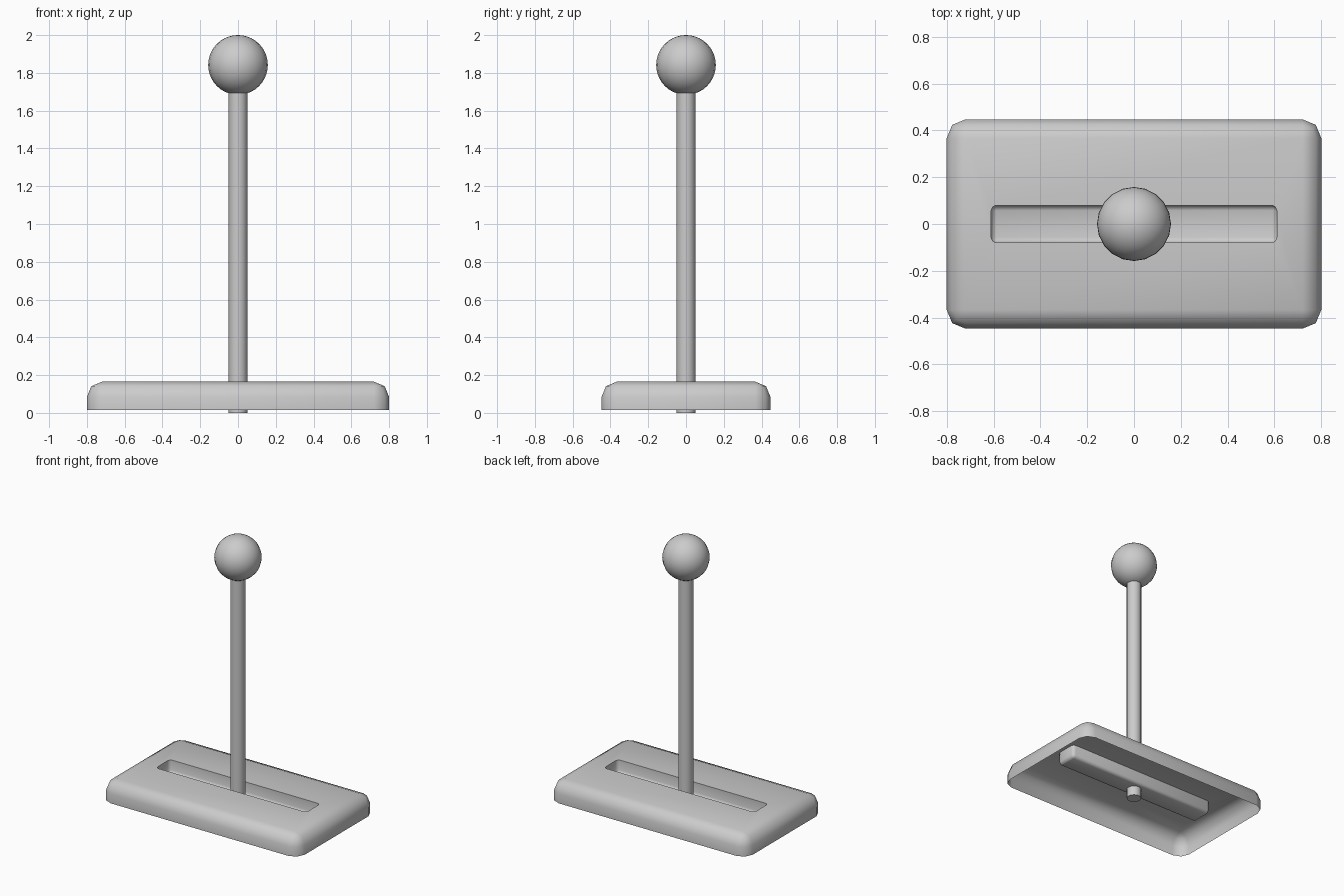
import bpy, bmesh, math

if "Cube" in bpy.data.objects:
    bpy.data.objects.remove(bpy.data.objects["Cube"])


def rounded_rect(bm, hx, hy, r, z, seg=2):
    """Counter-clockwise ring of vertices with rounded corners."""
    ring = []
    for k, (sx, sy) in enumerate([(1, 1), (-1, 1), (-1, -1), (1, -1)]):
        for i in range(seg + 1):
            a = math.pi / 2 * (k + i / seg)
            ring.append(bm.verts.new((sx * (hx - r) + r * math.cos(a),
                                      sy * (hy - r) + r * math.sin(a), z)))
    return ring


def smooth(obj, angle):
    bpy.ops.object.select_all(action='DESELECT')
    obj.select_set(True)
    bpy.context.view_layer.objects.active = obj
    bpy.ops.object.shade_smooth_by_angle(angle=math.radians(angle))


# Base: open-bottomed shell with rounded top edges and a sunken slot
HX, HY, TOP, BOTTOM, R = 0.80, 0.447, 0.165, 0.015, 0.08
SX, SY, FLOOR, SR = 0.61, 0.08, 0.07, 0.022
bm = bmesh.new()
rings = [rounded_rect(bm, HX, HY, R, BOTTOM)]
for i in range(3):
    a = math.pi / 4 * i
    inset = R * (1 - math.cos(a))
    rings.append(rounded_rect(bm, HX - inset, HY - inset, R - inset,
                              TOP - R + R * math.sin(a)))
rings.append(rounded_rect(bm, SX, SY, SR, TOP))
for i in range(3):
    a = math.pi / 4 * i
    inset = SR * (1 - math.cos(a))
    rings.append(rounded_rect(bm, SX - inset, SY - inset, SR - inset,
                              FLOOR + SR - SR * math.sin(a)))
for lo, hi in zip(rings, rings[1:]):
    n = len(lo)
    for i in range(n):
        j = (i + 1) % n
        bm.faces.new((lo[i], lo[j], hi[j], hi[i]))
bm.faces.new(rings[-1])
bmesh.ops.remove_doubles(bm, verts=bm.verts, dist=1e-5)
mesh = bpy.data.meshes.new("base_plate")
bm.to_mesh(mesh)
bm.free()
base = bpy.data.objects.new("base_plate", mesh)
bpy.context.collection.objects.link(base)
smooth(base, 50)

# Lever rod passing through the slot floor
bpy.ops.mesh.primitive_cylinder_add(vertices=20, radius=0.05, depth=1.72,
                                    location=(0, 0, 0.86))
rod = bpy.context.object
rod.name = "lever_rod"
smooth(rod, 40)

# Ball knob
bpy.ops.mesh.primitive_uv_sphere_add(segments=20, ring_count=20, radius=0.158,
                                     location=(0, 0, 1.842))
knob = bpy.context.object
knob.name = "ball_knob"
smooth(knob, 60)
